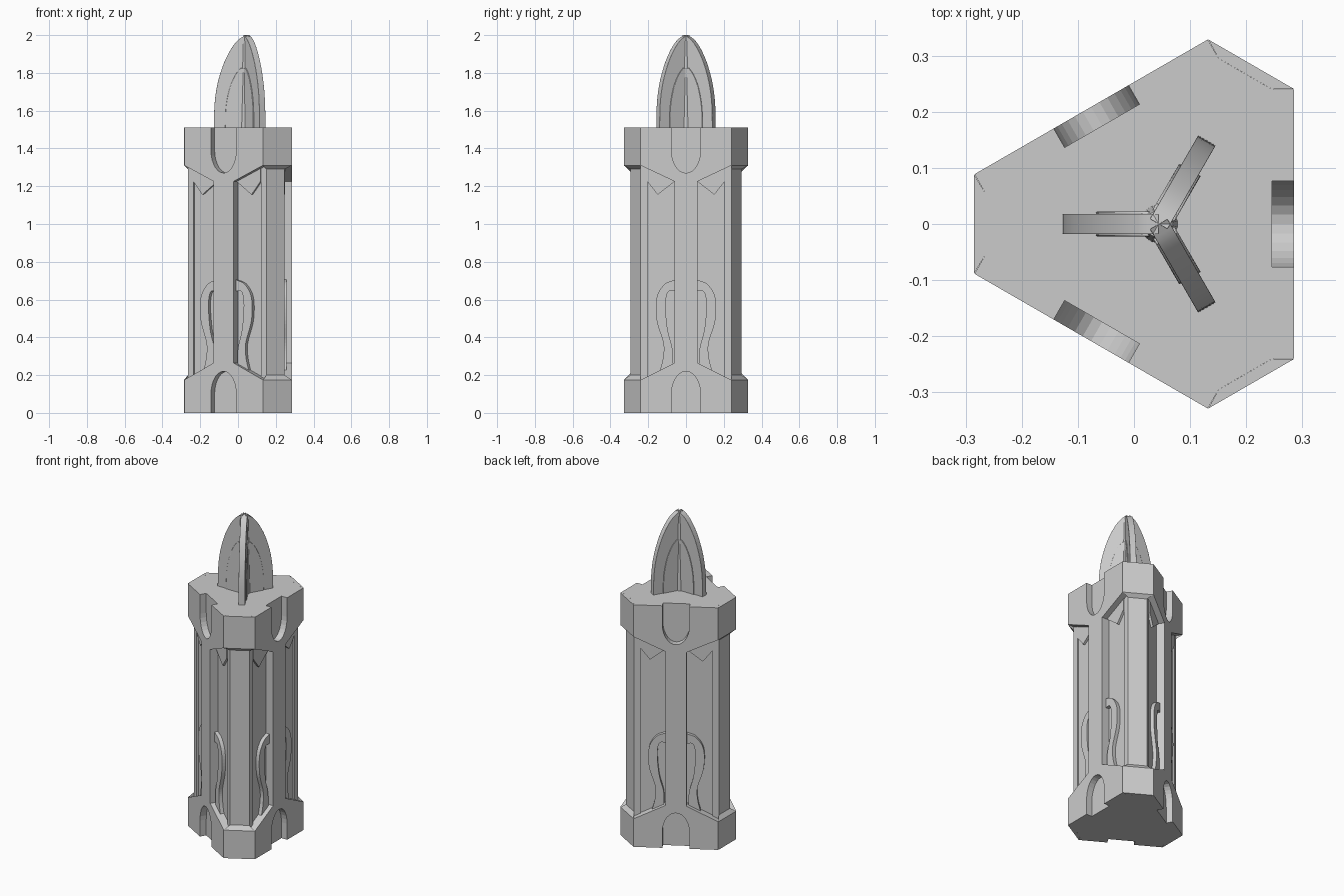
import bpy, bmesh, math
from mathutils import Vector

if "Cube" in bpy.data.objects:
    bpy.data.objects.remove(bpy.data.objects["Cube"])

CX = 0.044                      # axis of the three-fold symmetry
A_OUT, A_IN, A_PANEL = 0.241, 0.202, 0.192   # long-face distances
B_OUT, B_IN = 0.329, 0.309                   # short-face distances


def finish(name, bm, deg):
    bmesh.ops.recalc_face_normals(bm, faces=bm.faces)
    me = bpy.data.meshes.new(name)
    bm.to_mesh(me)
    bm.free()
    ob = bpy.data.objects.new(name, me)
    bpy.context.collection.objects.link(ob)
    ob.location.x = CX
    ob.rotation_euler.z = math.radians(deg)
    return ob


def prism(name, pts, vec, deg=0):
    """Extrude a planar outline along vec, turned by deg about the axis."""
    bm = bmesh.new()
    face = bm.faces.new([bm.verts.new(p) for p in pts])
    res = bmesh.ops.extrude_face_region(bm, geom=[face], use_keep_orig=True)
    new = [g for g in res["geom"] if isinstance(g, bmesh.types.BMVert)]
    bmesh.ops.translate(bm, verts=new, vec=vec)
    bmesh.ops.triangulate(bm, faces=[f for f in bm.faces if len(f.verts) > 4])
    return finish(name, bm, deg)


def plate(name, outline, r0, r1, deg):
    """Outline in (sideways, z), raised from r0 to r1 on a long face."""
    return prism(name, [(r0, t, z) for t, z in outline], (r1 - r0, 0, 0), deg)


def hull(name, pts, deg):
    bm = bmesh.new()
    for p in pts:
        bm.verts.new(p)
    bmesh.ops.convex_hull(bm, input=bm.verts)
    bmesh.ops.dissolve_limit(bm, angle_limit=0.01, verts=bm.verts, edges=bm.edges)
    return finish(name, bm, deg)


def spline(pts, n=6):
    """Smooth curve through the points."""
    p = [Vector(q) for q in pts]
    p = [2 * p[0] - p[1]] + p + [2 * p[-1] - p[-2]]
    out = []
    for a, b, c, d in zip(p, p[1:], p[2:], p[3:]):
        for i in range(n):
            t = i / n
            out.append(0.5 * (2 * b + (c - a) * t + (2 * a - 5 * b + 4 * c - d) * t * t
                              + (3 * b - a - 3 * c + d) * t ** 3))
    return [tuple(v) for v in out] + [tuple(p[-2])]


def arch(half, z_spring, z_apex, n=14):
    """Half ellipse from +half to -half."""
    return [(half * math.cos(math.pi * i / n),
             z_spring + (z_apex - z_spring) * math.sin(math.pi * i / n)) for i in range(n + 1)]


# Core column with shallow sunken long faces
core = []
for k in range(3):
    a = math.radians(120 * k)
    for r, t in ((A_IN, -.24), (A_IN, -.205), (A_PANEL, -.205),
                 (A_PANEL, .205), (A_IN, .205), (A_IN, .24)):
        core.append((r * math.cos(a) - t * math.sin(a), r * math.sin(a) + t * math.cos(a), 0))
prism("core_column", core, (0, 0, 1.51))

# Frame outline: both caps with notches, joined by the centre rib
right = [(.24, 1.51), (.24, 1.31), (.06, 1.225), (.06, .265), (.24, .175), (.24, 0)]
left = [(-t, z) for t, z in reversed(right)]
bottom_notch = [(.077, 0)] + arch(.077, .10, .22) + [(-.077, 0)]
top_notch = [(-.077, 1.51)] + arch(.077, 1.39, 1.27)[::-1] + [(.077, 1.51)]
frame = right + bottom_notch + left + top_notch

# Curved relief bands beside the rib
outer = spline([(.06, .705), (.115, .68), (.155, .61), (.155, .49),
                (.12, .37), (.122, .29), (.142, .21)])
inner = spline([(.06, .645), (.095, .64), (.108, .57), (.097, .44), (.072, .34), (.07, .255)])
band = outer + inner[::-1]
chevron = [(.06, 1.24), (.06, 1.225), (.15, 1.155), (.205, 1.225), (.205, 1.30)]

for k in range(3):
    deg = 120 * k
    plate(f"face_frame_{k}", frame, A_PANEL, A_OUT, deg)
    # Notch floors
    for n, z0, z1 in (("lower", 0, .23), ("upper", 1.26, 1.51)):
        plate(f"{n}_notch_floor_{k}", [(-.09, z0), (.09, z0), (.09, z1), (-.09, z1)],
              A_PANEL - .01, A_IN, deg)
    for s in (1, -1):
        plate(f"relief_band_{k}_{s}", [(s * t, z) for t, z in band], A_PANEL - .005, .214, deg)
        plate(f"chevron_{k}_{s}", [(s * t, z) for t, z in chevron], A_PANEL - .005, .206, deg)
    # Short-face cap blocks with sloping inner ledges
    for n, zo, zi, ze in (("lower", .175, .20, 0), ("upper", 1.31, 1.29, 1.51)):
        pts = []
        for s in (1, -1):
            pts += [(B_IN, s * .055, ze), (B_IN, s * .055, zi),
                    (B_OUT, s * .088, ze), (B_OUT, s * .088, zo)]
        hull(f"{n}_cap_block_{k}", pts, deg + 60)

# Crown of three rounded fins with raised inner leaves
edge = spline([(.172, 1.50), (.169, 1.62), (.159, 1.71), (.14, 1.79),
               (.111, 1.87), (.072, 1.94), (.036, 1.98), (0, 2.0)], 4)
leaf = spline([(.112, 1.50), (.108, 1.62), (.088, 1.72), (.058, 1.79), (.03, 1.825)], 4)


def smooth(ob, width):
    mod = ob.modifiers.new("round", 'BEVEL')
    mod.width, mod.segments, mod.limit_method = width, 2, 'ANGLE'
    mod.angle_limit = math.radians(50)
    bpy.ops.object.select_all(action='DESELECT')
    ob.select_set(True)
    bpy.context.view_layer.objects.active = ob
    bpy.ops.object.shade_smooth_by_angle(angle=math.radians(40))


for k in range(3):
    deg = 60 + 120 * k
    for n, curve, h, w in (("fin", edge, .018, .006), ("fin_leaf", leaf, .022, .002)):
        pts = [(0, -h, 1.5)] + [(r, -h, z) for r, z in curve]
        if n == "fin_leaf":
            pts.append((0, -h, 1.825))
        smooth(prism(f"{n}_{k}", pts, (0, 2 * h, 0), deg), w)

# Hub where the fins meet
bpy.ops.mesh.primitive_cone_add(vertices=18, radius1=.034, radius2=.024, depth=.47,
                                location=(CX, 0, 1.735))
hub = bpy.context.object
hub.name = "fin_hub"
bpy.ops.object.shade_smooth_by_angle(angle=math.radians(40))
